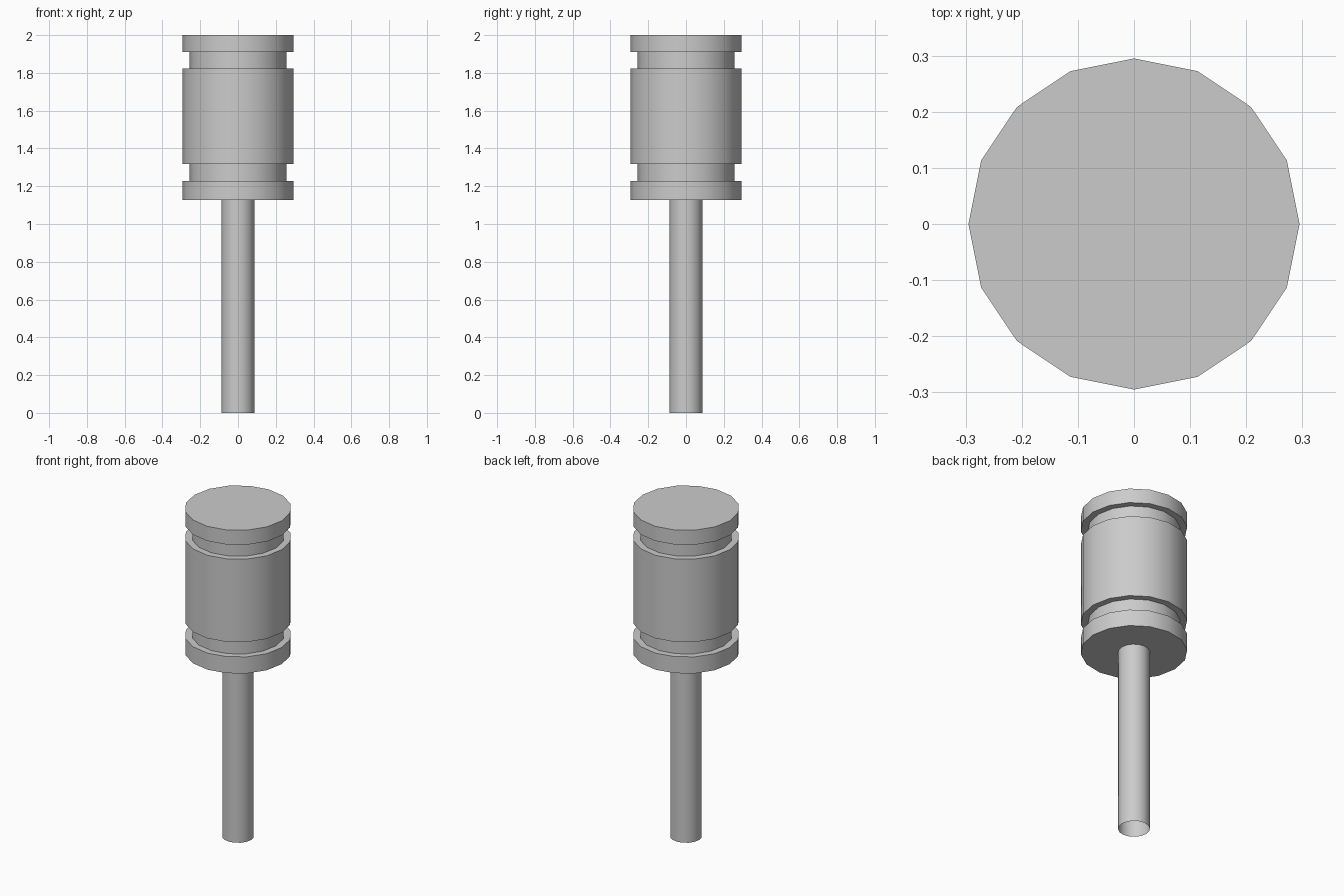
import bpy, bmesh
from math import cos, sin, pi, radians

if "Cube" in bpy.data.objects:
    bpy.data.objects.remove(bpy.data.objects["Cube"])

SIDES = 16


def lathe(name, profile, cap_top=False):
    """Revolve (radius, z) points, listed bottom to top, around the z axis."""
    bm = bmesh.new()
    rings = [[bm.verts.new((r * cos(2 * pi * i / SIDES), r * sin(2 * pi * i / SIDES), z))
              for i in range(SIDES)] for r, z in profile]
    for low, high in zip(rings, rings[1:]):
        for i in range(SIDES):
            j = (i + 1) % SIDES
            bm.faces.new((low[i], low[j], high[j], high[i]))
    if cap_top:
        bm.faces.new(rings[-1])
    mesh = bpy.data.meshes.new(name)
    bm.to_mesh(mesh)
    bm.free()
    obj = bpy.data.objects.new(name, mesh)
    bpy.context.collection.objects.link(obj)
    bpy.ops.object.select_all(action='DESELECT')
    obj.select_set(True)
    bpy.context.view_layer.objects.active = obj
    bpy.ops.object.shade_smooth_by_angle(angle=radians(30))
    return obj


HANDLE_R, HEAD_R, GROOVE_R = 0.088, 0.295, 0.256
HEAD_Z = 1.127

# Handle: slim tube, open at the bottom
lathe("handle", [(HANDLE_R, 0), (HANDLE_R, HEAD_Z)])

# Head: drum with two square grooves
lathe("mallet_head", [
    (HANDLE_R, HEAD_Z), (HEAD_R, HEAD_Z),
    (HEAD_R, 1.228), (GROOVE_R, 1.228),
    (GROOVE_R, 1.318), (HEAD_R, 1.318),
    (HEAD_R, 1.824), (GROOVE_R, 1.824),
    (GROOVE_R, 1.911), (HEAD_R, 1.911),
    (HEAD_R, 2.0)], cap_top=True)
